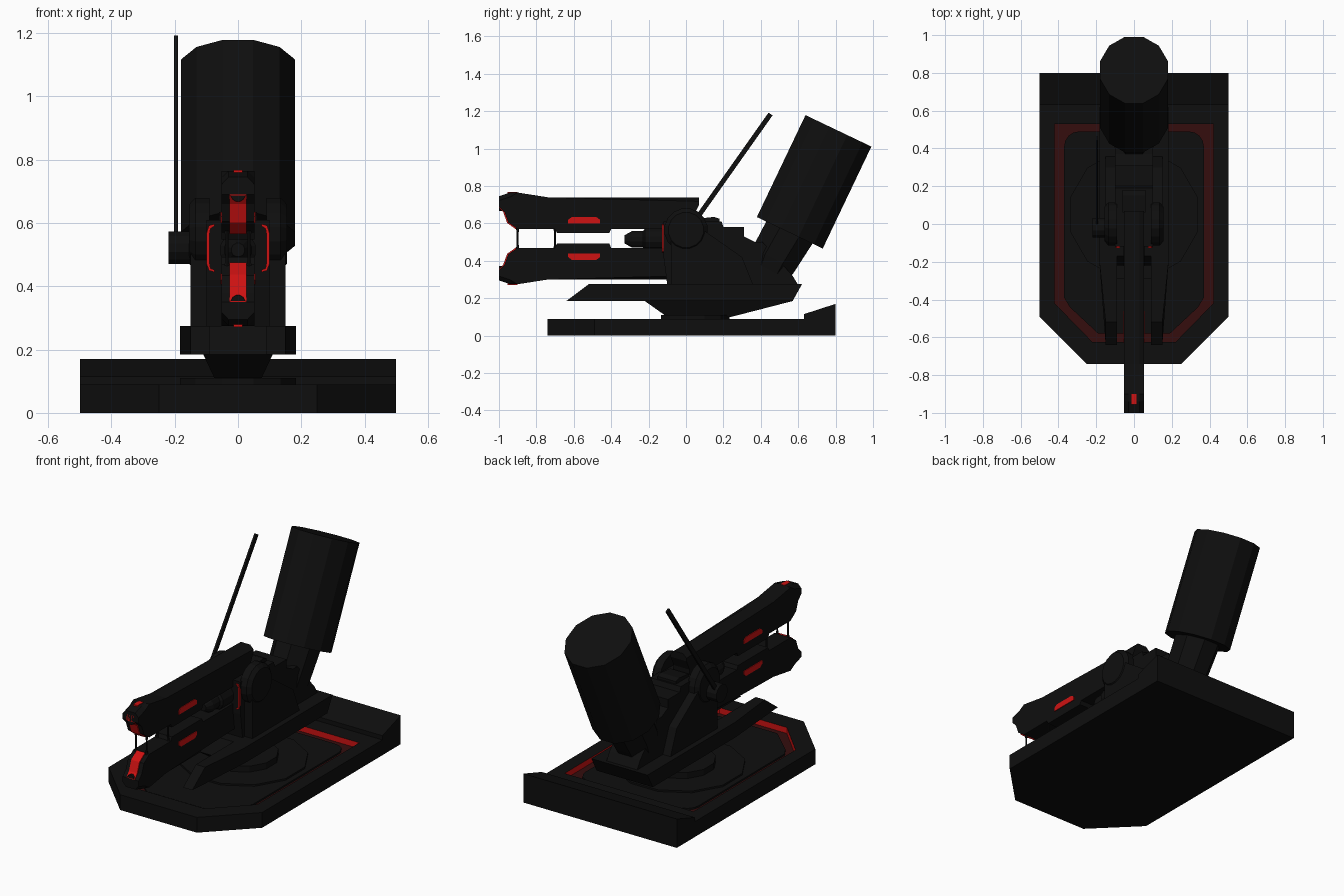
import bpy, bmesh, math
from mathutils import Vector

if "Cube" in bpy.data.objects:
    bpy.data.objects.remove(bpy.data.objects["Cube"])


def material(name, col):
    m = bpy.data.materials.new(name)
    m.diffuse_color = (*col, 1)
    m.use_nodes = True
    m.node_tree.nodes["Principled BSDF"].inputs["Base Color"].default_value = m.diffuse_color
    return m


BLACK = material("black", (0.0045, 0.0045, 0.0045))
RED = material("bright red", (0.62, 0.006, 0.006))
DARK_RED = material("dark red", (0.035, 0.004, 0.004))
MID = 0.52  # height of the gun axis


def finish(name, bm, *mats):
    bmesh.ops.recalc_face_normals(bm, faces=bm.faces)
    me = bpy.data.meshes.new(name)
    bm.to_mesh(me)
    bm.free()
    for m in mats:
        me.materials.append(m)
    ob = bpy.data.objects.new(name, me)
    bpy.context.collection.objects.link(ob)
    return ob


def loft(bm, rings):
    """Skin closed rings of equal point count and cap both ends."""
    vs = [[bm.verts.new(p) for p in r] for r in rings]
    n = len(vs[0])
    bands = []
    for a, b in zip(vs, vs[1:]):
        bands.append([bm.faces.new((a[i], a[(i + 1) % n], b[(i + 1) % n], b[i])) for i in range(n)])
    bm.faces.new(vs[0][::-1])
    return bands, bm.faces.new(vs[-1])


def prism(name, pts, x0, x1, mat=BLACK, flip=False, chamfer=0):
    """Extrude a (y, z) profile along x; flip mirrors it about the gun axis."""
    if flip:
        pts = [(y, 2 * MID - z) for y, z in pts]
    bm = bmesh.new()
    loft(bm, [[(x, y, z) for y, z in pts] for x in (x0, x1)])
    if chamfer:  # only the outer ridge of the rail
        edges = [e for e in bm.edges if e.verts[0].co.x == e.verts[1].co.x
                 and all(abs(v.co.z - MID) > 0.21 for v in e.verts)]
        bmesh.ops.bevel(bm, geom=edges, offset=chamfer, segments=1, affect='EDGES', clamp_overlap=False)
    return finish(name, bm, mat)


def slab(name, pts, z0, z1, mat=BLACK):
    bm = bmesh.new()
    loft(bm, [[(x, y, z) for x, y in pts] for z in (z0, z1)])
    return finish(name, bm, mat)


def tube(name, stations, n=12, su=1.0, mat=BLACK):
    """Faceted tube through (centre, radius) stations."""
    cs = [Vector(c) for c, r in stations]
    ax = (cs[-1] - cs[0]).normalized()
    u = Vector((0, 1, 0)) if abs(ax.x) > 0.9 else Vector((1, 0, 0))
    v = ax.cross(u).normalized()
    bm = bmesh.new()
    angs = [(i + 0.5) * 2 * math.pi / n for i in range(n)]
    loft(bm, [[c + u * (math.cos(a) * r * su) + v * (math.sin(a) * r) for a in angs]
              for c, (_, r) in zip(cs, stations)])
    return finish(name, bm, mat)


def mirrored(half):
    return half + [(-x, y) for x, y in reversed(half)]


# Base plate with a recessed, red-walled groove
outer = mirrored([(0.25, -0.74), (0.5, -0.49), (0.5, 0.8)])
groove = mirrored([(0.22, -0.625), (0.42, -0.42), (0.42, 0.53)])
bm = bmesh.new()
bands, floor = loft(bm, [[(x, y, z) for x, y in o] for o, z in
                         ((outer, 0), (outer, 0.09), (groove, 0.09), (groove, 0.055))])
for f in bands[2]:
    f.material_index = 1
floor.material_index = 2
finish("base_plate", bm, BLACK, RED, DARK_RED)

# Inner deck with rounded rear corners
arc = [(0.29 + 0.08 * math.cos(t * math.pi / 8), 0.41 + 0.08 * math.sin(t * math.pi / 8)) for t in range(5)]
slab("inner_deck", mirrored([(0.19, -0.58), (0.34, -0.44), (0.37, -0.39)] + arc), 0.05, 0.065)
prism("rear_ridge", [(0.63, 0.08), (0.63, 0.115), (0.8, 0.17), (0.8, 0.08)], -0.5, 0.5)

# Turntable steps
for name, r, z in (("turntable_step", 0.35, 0.075), ("turntable", 0.19, 0.11)):
    tube(name, [((0, 0.05, 0.055), r), ((0, 0.05, z), r)], 12)

# Flared pedestal
bm = bmesh.new()
loft(bm, [[(-w, a, z), (w, a, z), (w, b, z), (-w, b, z)]
          for w, a, b, z in ((0.07, -0.1, 0.24, 0.1), (0.11, -0.22, 0.57, 0.185), (0.11, -0.17, 0.62, 0.275))])
finish("pedestal", bm, BLACK)

# Long side fins, narrowing at the front
for s, side in ((1, "right"), (-1, "left")):
    ob = prism(side + "_fin", [(-0.64, 0.185), (-0.2, 0.185), (0.57, 0.185), (0.62, 0.275),
                               (-0.2, 0.275), (-0.52, 0.275)], s * 0.09, s * 0.183)
    for v in ob.data.vertices:
        if v.co.y < -0.4 and abs(v.co.x) > 0.1:
            v.co.x = s * 0.15

# Main housing
prism("housing", [(-0.1, 0.27), (-0.12, 0.42), (-0.12, 0.61), (0.19, 0.61), (0.2, 0.58), (0.31, 0.58),
                  (0.31, 0.53), (0.37, 0.5), (0.41, 0.5), (0.57, 0.32), (0.6, 0.27)], -0.1, 0.1)
prism("top_latch", [(0.06, 0.6), (0.06, 0.625), (0.15, 0.635), (0.18, 0.625), (0.18, 0.6)], -0.06, 0.06)

for s, side in ((1, "right"), (-1, "left")):
    # Pivot discs and struts
    tube(side + "_pivot_disc", [((s * 0.09, 0, 0.565), 0.117), ((s * 0.135, 0, 0.565), 0.117),
                                ((s * 0.155, 0, 0.565), 0.095)], 16)
    prism(side + "_strut", [(-0.08, 0.27), (-0.08, 0.52), (0.1, 0.56), (0.3, 0.42), (0.36, 0.27)],
          s * 0.09, s * 0.15)
    # Red bracket on the housing front
    bm = bmesh.new()
    b = [(0.075, 0.445), (0.092, 0.45), (0.099, 0.47), (0.099, 0.57), (0.092, 0.592), (0.075, 0.597),
         (0.075, 0.59), (0.087, 0.582), (0.09, 0.565), (0.09, 0.475), (0.087, 0.457), (0.075, 0.452)]
    loft(bm, [[(s * x, y, z) for x, z in b] for y in (-0.119, -0.127)])
    finish(side + "_bracket_light", bm, RED)

# Twin rails, the lower one mirrored from the upper
rail = [(-1, 0.69), (-1, 0.745), (-0.94, 0.765), (-0.9, 0.765), (-0.74, 0.74), (0.07, 0.74), (0.07, 0.70),
        (0.04, 0.64), (0.04, 0.57), (-0.4, 0.57), (-0.41, 0.548), (-0.69, 0.548), (-0.7, 0.57),
        (-0.9, 0.57), (-0.95, 0.605), (-0.97, 0.66)]
strip = [(-0.9, 0.572), (-0.95, 0.607), (-0.97, 0.662), (-0.998, 0.69), (-0.998, 0.725),
         (-1.0, 0.725), (-1.0, 0.687), (-0.977, 0.66), (-0.956, 0.602), (-0.904, 0.565)]
slot = [(-0.63, 0.6), (-0.46, 0.6), (-0.46, 0.62), (-0.48, 0.635), (-0.61, 0.635), (-0.63, 0.62)]
for flip, pos in ((False, "upper"), (True, "lower")):
    z = (lambda h: 2 * MID - h) if flip else (lambda h: h)
    prism(pos + "_rail", rail, -0.052, 0.052, BLACK, flip, 0.022)
    prism(pos + "_muzzle_light", strip, -0.027, 0.027, RED, flip)
    prism(pos + "_sight_light", [(-0.955, 0.745), (-0.955, 0.768), (-0.9, 0.768), (-0.9, 0.745)],
          -0.014, 0.014, RED, flip)
    tube(pos + "_bore", [((0, -0.95, z(0.69)), 0.023), ((0, -1.0, z(0.69)), 0.023)], 12)
    for s, side in ((1, "right"), (-1, "left")):
        prism(f"{pos}_{side}_slot_light", slot, s * 0.05, s * 0.056, RED, flip)

# Thin links between the rails
for i, y in enumerate((-0.9, -0.7)):
    for s in (-1, 1):
        tube(f"rail_link_{i}_{'right' if s > 0 else 'left'}",
             [((s * 0.035, y, 0.46), 0.01), ((s * 0.035, y, 0.49), 0.005),
              ((s * 0.035, y, 0.55), 0.005), ((s * 0.035, y, 0.58), 0.01)], 6)

# Centre emitter
tube("centre_emitter", [((0, -0.33, 0.515), 0.022), ((0, -0.29, 0.515), 0.045), ((0, -0.23, 0.515), 0.045),
                        ((0, -0.22, 0.515), 0.058), ((0, -0.1, 0.515), 0.058)], 12)

# Slanted neck and canister
tube("canister_neck", [((0, 0.43, 0.32), 0.12), ((0, 0.47, 0.41), 0.14), ((0, 0.575, 0.59), 0.15)], 8, 0.85)
tube("canister", [((0, 0.555, 0.55), 0.202), ((0, 0.815, 1.095), 0.202)], 12, 0.92)

# Antenna and its pivot on the left side
tube("antenna_pivot", [((-0.14, -0.02, 0.522), 0.053), ((-0.22, -0.02, 0.522), 0.053)], 12)
prism("antenna", [(-0.03, 0.525), (-0.008, 0.512), (0.463, 1.178), (0.441, 1.192)], -0.202, -0.19)
